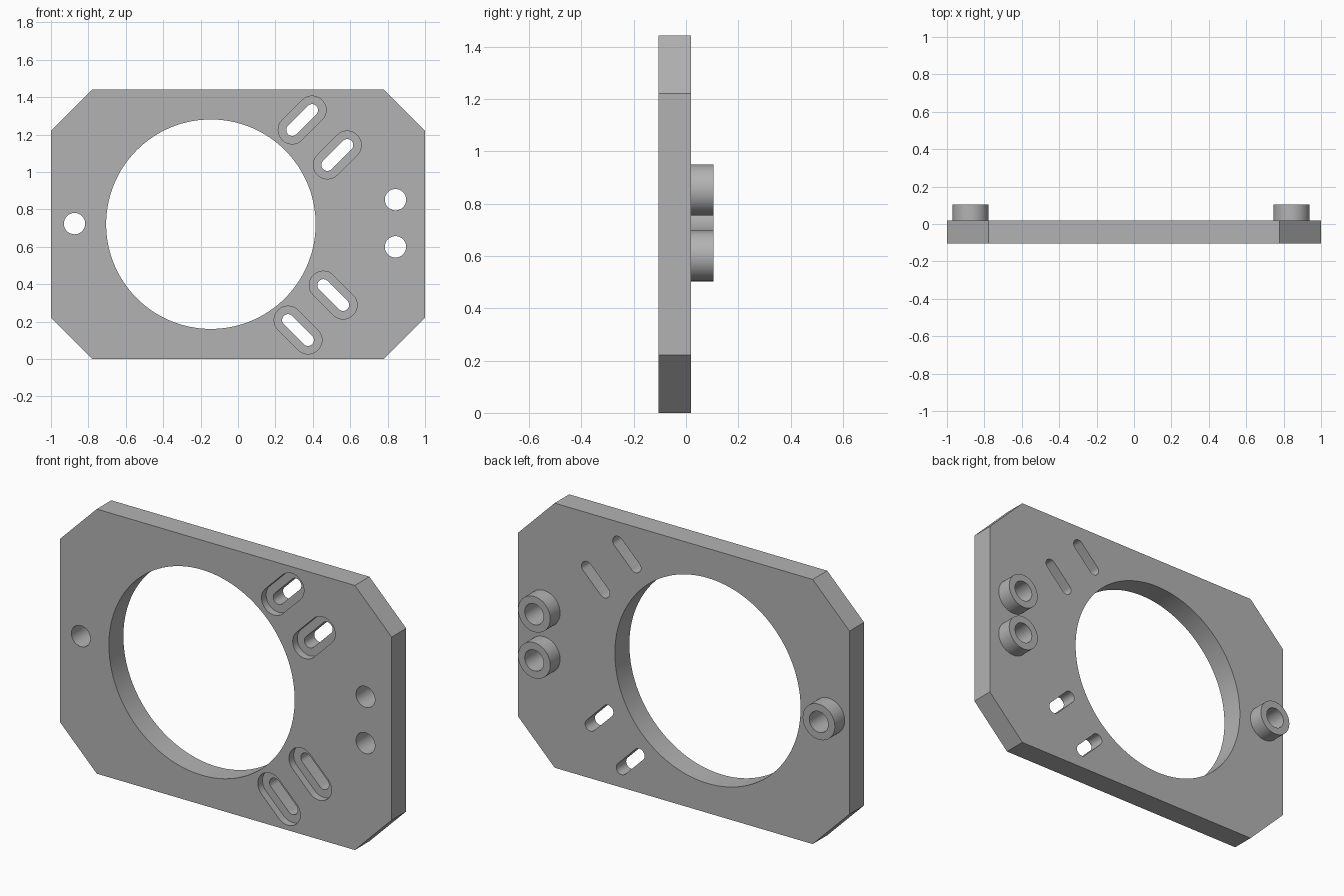
import bpy, bmesh, math

cube = bpy.data.objects.get("Cube")
if cube:
    bpy.data.objects.remove(cube)

FRONT, BACK, BOSS_END = -0.105, 0.02, 0.105
HEIGHT = 1.442
MID = HEIGHT / 2
POCKET_FLOOR = FRONT + 0.04

grey = bpy.data.materials.new("plain grey")
grey.use_nodes = True
grey.diffuse_color = (0.45, 0.45, 0.45, 1)
grey.node_tree.nodes["Principled BSDF"].inputs["Base Color"].default_value = grey.diffuse_color


def prism(name, outline, y0, y1):
    """Extrude an (x, z) outline from y0 to y1."""
    bm = bmesh.new()
    face = bm.faces.new([bm.verts.new((x, y0, z)) for x, z in outline])
    ext = bmesh.ops.extrude_face_region(bm, geom=[face])["geom"]
    bmesh.ops.translate(bm, vec=(0, y1 - y0, 0),
                        verts=[v for v in ext if isinstance(v, bmesh.types.BMVert)])
    bmesh.ops.recalc_face_normals(bm, faces=bm.faces)
    mesh = bpy.data.meshes.new(name)
    bm.to_mesh(mesh)
    bm.free()
    mesh.materials.append(grey)
    obj = bpy.data.objects.new(name, mesh)
    bpy.context.collection.objects.link(obj)
    return obj


def circle(x, z, r, n=48):
    return [(x + r * math.cos(math.tau * i / n), z + r * math.sin(math.tau * i / n))
            for i in range(n)]


def slot(x, z, r, half, tilt, n=16):
    """Rounded slot outline whose long axis is tilted in the x-z plane."""
    pts = []
    for end in (0, math.pi):
        cx, cz = x + half * math.cos(tilt + end), z + half * math.sin(tilt + end)
        for i in range(n + 1):
            a = tilt + end - math.pi / 2 + math.pi * i / n
            pts.append((cx + r * math.cos(a), cz + r * math.sin(a)))
    return pts


def cut(obj, cutters):
    """Subtract each cutter and keep the finished mesh."""
    for c in cutters:
        mod = obj.modifiers.new("cut", 'BOOLEAN')
        mod.operation, mod.solver, mod.object = 'DIFFERENCE', 'EXACT', c
    deps = bpy.context.evaluated_depsgraph_get()
    mesh = bpy.data.meshes.new_from_object(obj.evaluated_get(deps))
    obj.modifiers.clear()
    obj.data = mesh
    for c in cutters:
        bpy.data.objects.remove(c)


# Plate with four cut corners
cx, cz = 0.778, 0.222
plate = prism("plate", [(-cx, 0), (cx, 0), (1, cz), (1, HEIGHT - cz),
                        (cx, HEIGHT), (-cx, HEIGHT), (-1, HEIGHT - cz), (-1, cz)],
              FRONT, BACK)

# Large opening
cutters = [prism("opening_cutter", circle(-0.145, MID, 0.56, 128), FRONT - 0.1, BACK + 0.1)]

# Slanted slots, each with a wider pocket in the front
for x, z, tilt in ((0.343, 1.278, 45), (0.531, 1.091, 45),
                   (0.321, 0.155, -45), (0.509, 0.342, -45)):
    a = math.radians(tilt)
    cutters.append(prism("pocket_cutter", slot(x, z, 0.075, 0.075, a), FRONT - 0.1, POCKET_FLOOR))
    cutters.append(prism("slot_cutter", slot(x, z, 0.032, 0.075, a), POCKET_FLOOR - 0.02, BACK + 0.1))

# Rear bosses and their through holes
bosses = []
for name, x, z in (("right_boss", -0.874, MID + 0.003),
                   ("upper_left_boss", 0.842, 0.852),
                   ("lower_left_boss", 0.842, 0.6)):
    boss = prism(name, circle(x, z, 0.097), BACK, BOSS_END)
    cut(boss, [prism("bore_cutter", circle(x, z, 0.057), FRONT, BOSS_END + 0.1)])
    bosses.append(boss)
    cutters.append(prism("hole_cutter", circle(x, z, 0.057), FRONT - 0.1, BACK + 0.1))

cut(plate, cutters)

# Smooth curved walls, sharp edges
bpy.ops.object.select_all(action='DESELECT')
for obj in [plate] + bosses:
    obj.select_set(True)
bpy.context.view_layer.objects.active = plate
bpy.ops.object.shade_smooth_by_angle(angle=math.radians(30))
